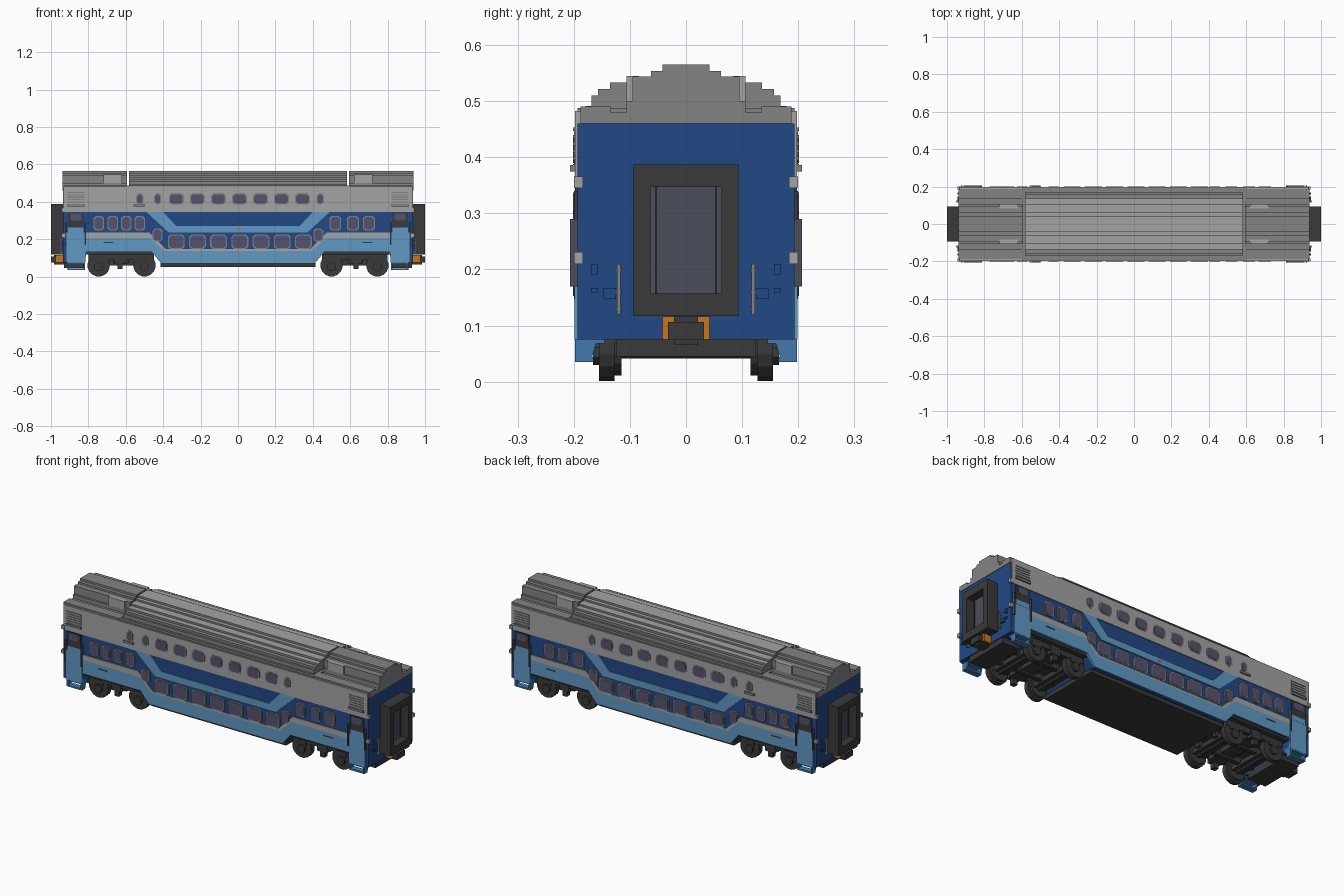
import bpy, bmesh, math

cube = bpy.data.objects.get("Cube")
if cube:
    bpy.data.objects.remove(cube, do_unlink=True)


def material(name, r, g, b):
    m = bpy.data.materials.new(name)
    m.use_nodes = True
    m.diffuse_color = (r, g, b, 1)
    m.node_tree.nodes["Principled BSDF"].inputs["Base Color"].default_value = (r, g, b, 1)
    return m


LIGHT = material("light grey", 0.37, 0.37, 0.37)
GREY = material("roof grey", 0.23, 0.23, 0.23)
NAVY = material("dark blue", 0.016, 0.065, 0.24)
SKY = material("light blue", 0.115, 0.32, 0.55)
STEP = material("step blue", 0.055, 0.19, 0.42)
BLACK = material("charcoal", 0.042, 0.042, 0.042)
GLASS = material("window glass", 0.09, 0.085, 0.15)
PANEL = material("door panel", 0.07, 0.075, 0.105)
ORANGE = material("orange", 0.6, 0.18, 0.01)


class Part:
    """Collects boxes and prisms into one object, mirrored over the given axes."""

    def __init__(self, name, mat, mirror=""):
        self.name, self.mats, self.mirror = name, [mat], mirror
        self.bm = bmesh.new()

    def prism(self, pts, axis, a, b):
        # pts are (x, z) for axis y and (y, z) for axis x
        def put(p, d):
            return (p[0], d, p[1]) if axis == "y" else (d, p[0], p[1])
        lo = [self.bm.verts.new(put(p, a)) for p in pts]
        hi = [self.bm.verts.new(put(p, b)) for p in pts]
        self.bm.faces.new(lo)
        self.bm.faces.new(hi[::-1])
        for i in range(len(pts)):
            j = (i + 1) % len(pts)
            self.bm.faces.new((lo[i], lo[j], hi[j], hi[i]))

    def box(self, x0, x1, y0, y1, z0, z1):
        self.prism([(x0, z0), (x1, z0), (x1, z1), (x0, z1)], "y", y0, y1)

    def disc(self, x, z, r, y0, y1, n=16):
        self.prism([(x + r * math.cos(2 * math.pi * (i + .5) / n),
                     z + r * math.sin(2 * math.pi * (i + .5) / n)) for i in range(n)], "y", y0, y1)

    def rounded(self, x, z, w, h, c, y0, y1):
        # rectangle with clipped corners on the car side
        w, h = w / 2, h / 2
        q = [(w, h - c), (w - c, h)]
        pts = q + [(-a, b) for a, b in q[::-1]] + [(-a, -b) for a, b in q] + [(a, -b) for a, b in q[::-1]]
        self.prism([(x + a, z + b) for a, b in pts], "y", y0, y1)

    def done(self, rule=None):
        bmesh.ops.recalc_face_normals(self.bm, faces=self.bm.faces)
        if rule:
            for f in self.bm.faces:
                f.material_index = rule(f)
        me = bpy.data.meshes.new(self.name)
        self.bm.to_mesh(me)
        self.bm.free()
        for m in self.mats:
            me.materials.append(m)
        ob = bpy.data.objects.new(self.name, me)
        bpy.context.collection.objects.link(ob)
        if self.mirror:
            mod = ob.modifiers.new("Mirror", "MIRROR")
            mod.use_axis = ("X" in self.mirror, "Y" in self.mirror, False)
            mod.use_mirror_merge = False


def sym(half):
    """Full outline from the half with positive first coordinate."""
    return half + [(-a, b) for a, b in half[::-1]]


# Body shell with raised floor over the bogies
p = Part("body_shell", NAVY)
p.prism(sym([(.41, .07), (.46, .13), (.81, .13), (.82, .075), (.935, .075), (.935, .46)]), "y", -.193, .193)
p.done()

# Painted bands along both sides
p = Part("upper_side_panel", LIGHT, "Y")
p.box(-.932, .932, .188, .198, .345, .482)
p.done()
p = Part("lower_side_band", SKY, "Y")
p.prism(sym([(.41, .07), (.46, .13), (.815, .13), (.815, .205), (.47, .205), (.395, .137)]), "y", .188, .198)
p.prism(sym([(.37, .235), (.49, .345), (.40, .345), (.33, .27)]), "y", .188, .198)
p.done()
p = Part("grey_side_stripe", LIGHT, "Y")
p.prism(sym([(.395, .137), (.47, .205), (.815, .205), (.815, .235), (.475, .235), (.385, .146)]), "y", .188, .198)
p.done()

# Windows: (x, z, width, height)
wins = [(-.33 + .1125 * i, .415, .08, .062) for i in range(7)]
wins += [(x, .415, .04, .062) for x in (-.525, -.43, .44)]
wins += [(-.33 + .1133 * i, .186, .09, .078) for i in range(7)]
wins += [(x, .222, .055, .07) for x in (-.43, .43)]
wins += [(x, .285, .056, .08) for x in (-.745, -.67, -.597, -.525)]
wins += [(x, .285, .064, .08) for x in (.52, .615, .70)]
frames, panes = Part("window_frames", GREY, "Y"), Part("window_panes", GLASS, "Y")
for x, z, w, h in wins:
    frames.rounded(x, z, w, h, .014, .19, .2)
    panes.rounded(x, z, w - .012, h - .012, .012, .19, .2015)
frames.done()
panes.done()

# Entrance doors, grab rails, gutters and steps at the four corners
p = Part("entrance_doors", SKY, "XY")
p.box(.815, .918, .188, .199, .075, .235)
p.box(.825, .908, .188, .2, .235, .262)
p.done()
p = Part("door_windows", BLACK, "XY")
p.box(.825, .908, .188, .2, .262, .34)
p.done()
p = Part("door_glass", GLASS, "XY")
p.rounded(.866, .318, .058, .038, .006, .19, .2015)
p.done()
p = Part("door_grab_rails", PANEL, "XY")
for x in (.813, .917):
    p.box(x, x + .007, .19, .207, .17, .29)
p.done()
p = Part("door_gutters", GREY, "XY")
p.box(.82, .912, .19, .207, .375, .386)
p.done()
p = Part("side_lamp", GREY, "Y")
p.box(-.56, -.5, .19, .207, .375, .386)
p.done()
p = Part("entrance_steps", STEP, "XY")
for x in (.818, .903):
    p.prism([(.14, .1), (.16, .07), (.17, .035), (.198, .035), (.198, .12), (.14, .12)], "x", x, x + .009)
p.box(.82, .91, .165, .198, .035, .044)
p.box(.82, .91, .145, .198, .068, .076)
p.done()

# Vent slats on the upper corners, small side fittings
p = Part("side_vents", GREY, "XY")
for i in range(6):
    p.box(.82, .912, .19, .201, .382 + .013 * i, .388 + .013 * i)
p.done()
p = Part("side_handles", BLACK, "XY")
p.box(.665, .72, .19, .2, .18, .185)
p.done()
p = Part("side_marker", ORANGE, "Y")
p.box(-.004, .016, .19, .2, .25, .257)
p.done()

# Stepped roof: narrow end humps, wide raised centre
p = Part("end_roof", GREY, "X")
p.prism(sym([(.188, .46), (.188, .49), (.135, .49), (.135, .48), (.106, .48), (.106, .5), (.095, .5), (.095, .544),
             (.062, .544), (.062, .554), (.042, .554), (.042, .565)]), "x", .594, .938)
p.done()
p = Part("roof_base", GREY)
p.box(-.6, .6, -.193, .193, .455, .488)
p.done()
p = Part("centre_roof", GREY)
p.mats.append(LIGHT)
p.prism(sym([(.188, .46), (.188, .48), (.179, .48), (.179, .491), (.168, .491), (.168, .51), (.157, .51), (.157, .522),
             (.135, .522), (.135, .533), (.106, .533), (.106, .544), (.062, .544), (.062, .554), (.042, .554),
             (.042, .565)]), "x", -.584, .584)
p.done(lambda f: int(f.normal.z > .5 and f.calc_center_median().z > .53))
p = Part("roof_hatches", LIGHT, "XY")
p.box(.62, .72, .084, .106, .5, .545)
p.done()

# Gangway at each end: frame, recessed door
p = Part("gangway_frame", BLACK, "X")
for y in (-.094, .063):
    p.box(.93, 1, y, y + .031, .117, .387)
p.box(.93, 1, -.063, .063, .117, .157)
p.box(.93, 1, -.063, .063, .347, .387)
p.done()
p = Part("gangway_door", PANEL, "X")
p.box(.93, .955, -.063, .063, .157, .347)
p.done()
p = Part("gangway_door_ribs", BLACK, "XY")
p.box(.95, .96, .052, .055, .157, .347)
p.done()

# End fittings
p = Part("end_handrails", GREY, "XY")
p.box(.945, .953, .117, .123, .12, .21)
for z in (.125, .155, .195):
    p.box(.93, .95, .115, .125, z, z + .008)
p.done()
p = Part("end_hinges", LIGHT, "XY")
for z in (.21, .345):
    p.box(.925, .943, .184, .2, z, z + .021)
p.done()
p = Part("end_sockets", NAVY, "XY")
p.box(.93, .945, .157, .169, .19, .21)
p.box(.93, .945, .125, .147, .147, .167)
p.box(.93, .945, .157, .169, .158, .167)
p.done()
p = Part("coupler_brackets", ORANGE, "XY")
p.box(.93, .975, .032, .042, .075, .116)
p.box(.93, .975, .02, .032, .106, .116)
p.done()
p = Part("couplers", BLACK, "X")
p.box(.9, 1, -.032, .032, .074, .106)
p.box(.92, .985, -.021, .021, .065, .116)
p.done()

# Underframe
p = Part("underframe", BLACK)
p.box(-.415, .415, -.172, .172, .05, .072)
p.done()
p = Part("end_underframe", BLACK, "X")
p.box(.43, .815, -.185, .185, .118, .132)
p.box(.82, .93, -.125, .125, .045, .076)
p.done()

# Bogies: wheels, axles, side frames, springs
p = Part("wheels", BLACK, "XY")
for x in (.5, .745):
    p.disc(x, .06, .06, .127, .155)
    p.disc(x, .06, .05, .115, .13)
    p.disc(x, .052, .024, .15, .166, 8)
    p.box(x - .03, x + .03, .15, .16, .075, .1)
p.done()
p = Part("axles", BLACK, "X")
for x in (.5, .745):
    p.disc(x, .06, .02, -.13, .13, 8)
    p.box(x - .035, x + .035, -.12, .12, .05, .075)
p.done()
p = Part("bogie_frames", BLACK, "XY")
p.box(.45, .8, .135, .158, .088, .118)
p.box(.6, .66, .13, .165, .07, .13)
p.box(.617, .643, .135, .162, .04, .075)
p.box(.45, .8, .05, .075, .06, .09)
p.done()
p = Part("bogie_bolsters", BLACK, "X")
p.box(.585, .665, -.14, .14, .07, .12)
p.done()
